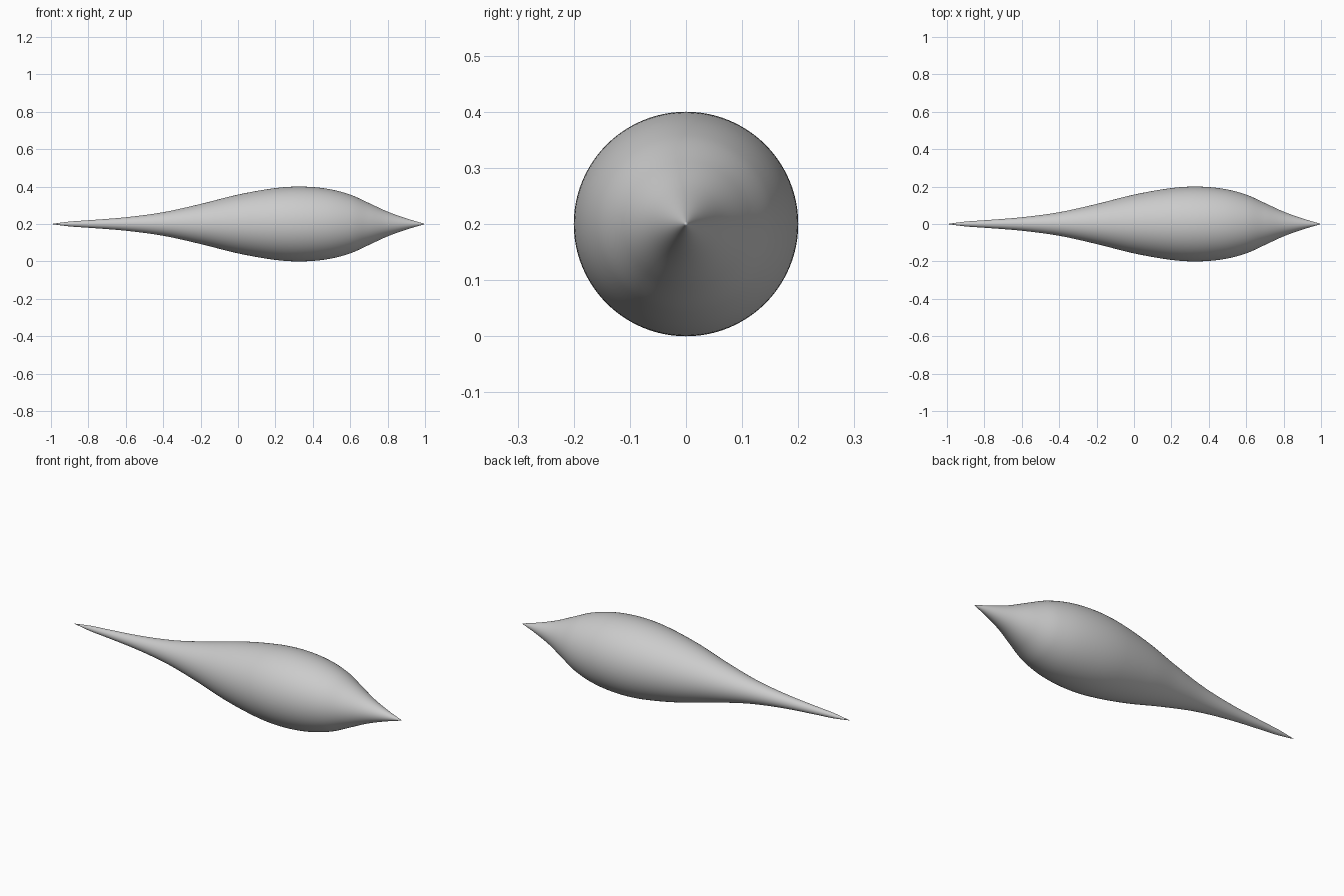
import bpy, bmesh, math
from mathutils import Vector

cube = bpy.data.objects.get("Cube")
if cube:
    bpy.data.objects.remove(cube, do_unlink=True)

SIDES = 96
STEPS = 8
RADIUS = 0.2

# Profile of the spindle: (position along x, radius)
profile = [(-1, 0), (-0.9, 0.013), (-0.8, 0.02), (-0.6, 0.036), (-0.4, 0.063),
           (-0.2, 0.107), (0, 0.157), (0.2, 0.192), (0.34, RADIUS), (0.48, 0.188),
           (0.6, 0.157), (0.7, 0.112), (0.8, 0.066), (0.9, 0.03), (1, 0)]


def smooth_profile(points):
    """Pass a smooth curve through the points."""
    n = len(points)
    slopes = []
    for i in range(n):
        a, b = points[max(i - 1, 0)], points[min(i + 1, n - 1)]
        slopes.append((b[1] - a[1]) / (b[0] - a[0]))
    result = []
    for i in range(n - 1):
        (x0, r0), (x1, r1) = points[i], points[i + 1]
        h = x1 - x0
        for k in range(STEPS):
            t = k / STEPS
            r = ((2*t**3 - 3*t**2 + 1) * r0 + (t**3 - 2*t**2 + t) * h * slopes[i]
                 + (3*t**2 - 2*t**3) * r1 + (t**3 - t**2) * h * slopes[i + 1])
            result.append((x0 + h * t, max(r, 0)))
    return result + [points[-1]]


# Spin the profile around the long axis
bm = bmesh.new()
verts = [bm.verts.new((x, 0, r)) for x, r in smooth_profile(profile)]
edges = [bm.edges.new(pair) for pair in zip(verts, verts[1:])]
bmesh.ops.spin(bm, geom=verts + edges, cent=(0, 0, 0), axis=(1, 0, 0),
               angle=math.tau, steps=SIDES, use_merge=True)
bmesh.ops.remove_doubles(bm, verts=bm.verts, dist=0.00001)
bmesh.ops.recalc_face_normals(bm, faces=bm.faces)
bmesh.ops.translate(bm, verts=bm.verts, vec=Vector((0, 0, RADIUS)))
for face in bm.faces:
    face.smooth = True
mesh = bpy.data.meshes.new("spindle_body")
bm.to_mesh(mesh)
bm.free()
body = bpy.data.objects.new("spindle_body", mesh)
bpy.context.collection.objects.link(body)

# Plain grey material
grey = bpy.data.materials.new("light_grey")
grey.use_nodes = True
colour = (0.6, 0.6, 0.6, 1)
grey.diffuse_color = colour
grey.node_tree.nodes["Principled BSDF"].inputs["Base Color"].default_value = colour
mesh.materials.append(grey)
